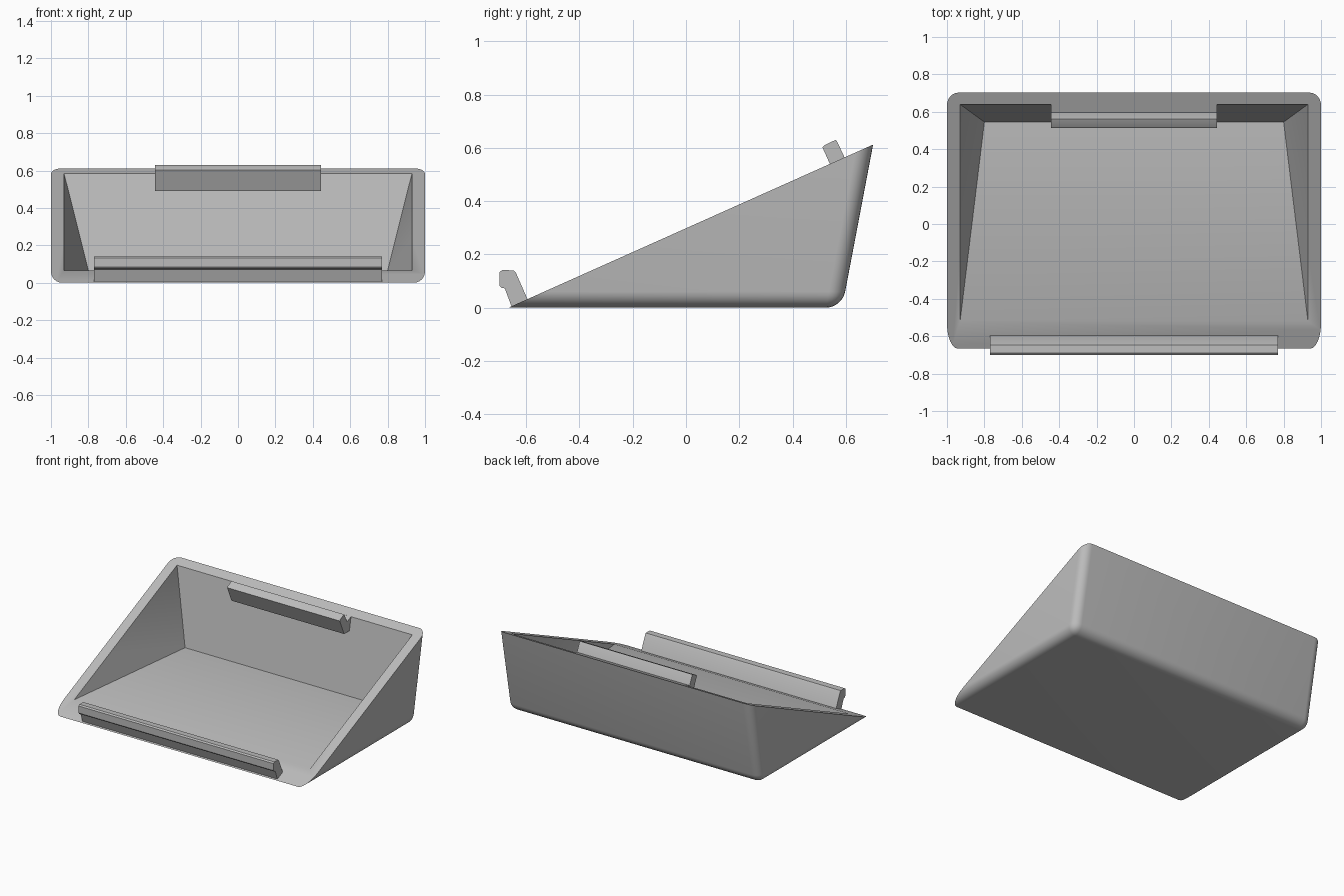
import bpy, bmesh
from mathutils import Vector

if "Cube" in bpy.data.objects:
    bpy.data.objects.remove(bpy.data.objects["Cube"], do_unlink=True)

grey = bpy.data.materials.new("plain grey")
grey.use_nodes = True
colour = (0.5, 0.5, 0.5, 1)
grey.diffuse_color = colour
grey.node_tree.nodes["Principled BSDF"].inputs["Base Color"].default_value = colour

RIM_POINT = Vector((0, 0, 0.298))
RIM_NORMAL = Vector((0, -0.447, 1)).normalized()


def make_object(name, bm):
    bmesh.ops.recalc_face_normals(bm, faces=bm.faces)
    mesh = bpy.data.meshes.new(name)
    bm.to_mesh(mesh)
    bm.free()
    mesh.materials.append(grey)
    obj = bpy.data.objects.new(name, mesh)
    bpy.context.collection.objects.link(obj)
    return obj


def extrude_profile(profile, half_width):
    """Solid made by sweeping a side profile (y, z) across x."""
    bm = bmesh.new()
    face = bm.faces.new([bm.verts.new((-half_width, y, z)) for y, z in profile])
    swept = bmesh.ops.extrude_face_region(bm, geom=[face])["geom"]
    bmesh.ops.translate(bm, vec=(2 * half_width, 0, 0),
                        verts=[v for v in swept if isinstance(v, bmesh.types.BMVert)])
    return bm


def smooth(obj):
    bpy.ops.object.select_all(action='DESELECT')
    obj.select_set(True)
    bpy.context.view_layer.objects.active = obj
    bpy.ops.object.shade_smooth_by_angle(angle=0.52)


# Tray body: round the bottom and back edges, then slice along the sloping rim
bm = extrude_profile([(-1, 0), (0.586, 0), (0.738, 0.8), (-1, 0.8)], 1)


def is_rounded(edge):
    mid = (edge.verts[0].co + edge.verts[1].co) / 2
    along_bottom = mid.z < 0.01 and mid.y > -0.9
    up_back_corner = mid.y > 0.6 and 0.1 < mid.z < 0.7
    return along_bottom or up_back_corner


bmesh.ops.bevel(bm, geom=[e for e in bm.edges if is_rounded(e)], offset=0.06,
                segments=6, profile=0.5, affect='EDGES')
cut = bmesh.ops.bisect_plane(bm, geom=bm.verts[:] + bm.edges[:] + bm.faces[:],
                             plane_co=RIM_POINT, plane_no=RIM_NORMAL, clear_outer=True)
bmesh.ops.holes_fill(bm, edges=[e for e in bm.edges if e.is_boundary], sides=0)
tray = make_object("tray_body", bm)

# Cavity: flat floor, inward leaning sides and back, open through the rim
bm = bmesh.new()
corners = []
for side in (-1, 1):
    front = Vector((side * 0.93, -0.52, 0.0656))
    top = Vector((side * 0.93, 0.64, 0.584))
    floor = Vector((side * 0.80, 0.545, 0.0656))
    corners += [front, top, floor, front + RIM_NORMAL * 0.3, top + RIM_NORMAL * 0.3]
for co in corners:
    bm.verts.new(co)
bmesh.ops.convex_hull(bm, input=bm.verts[:])
cutter = make_object("cavity_cutter", bm)
cutter.hide_render = True
cutter.hide_set(True)
cavity = tray.modifiers.new("cavity", 'BOOLEAN')
cavity.operation = 'DIFFERENCE'
cavity.solver = 'EXACT'
cavity.object = cutter
bpy.context.view_layer.objects.active = tray
bpy.ops.object.modifier_apply(modifier=cavity.name)
bpy.data.objects.remove(cutter, do_unlink=True)
smooth(tray)

# Front ledge: leaning lip with a forward hook
front_lip = [(-0.655, 0.005), (-0.59, 0.02), (-0.595, 0.032), (-0.638, 0.13), (-0.646, 0.14),
             (-0.69, 0.141), (-0.70, 0.133), (-0.70, 0.083), (-0.694, 0.075), (-0.68, 0.072)]
smooth(make_object("front_lip", extrude_profile(front_lip, 0.77)))

# Back clip: leaning tab joined to the inside of the back wall
back_clip = [(0.512, 0.602), (0.52, 0.61), (0.562, 0.63), (0.568, 0.622), (0.595, 0.564),
             (0.645, 0.586), (0.64, 0.49), (0.562, 0.49)]
smooth(make_object("back_clip", extrude_profile(back_clip, 0.445)))
